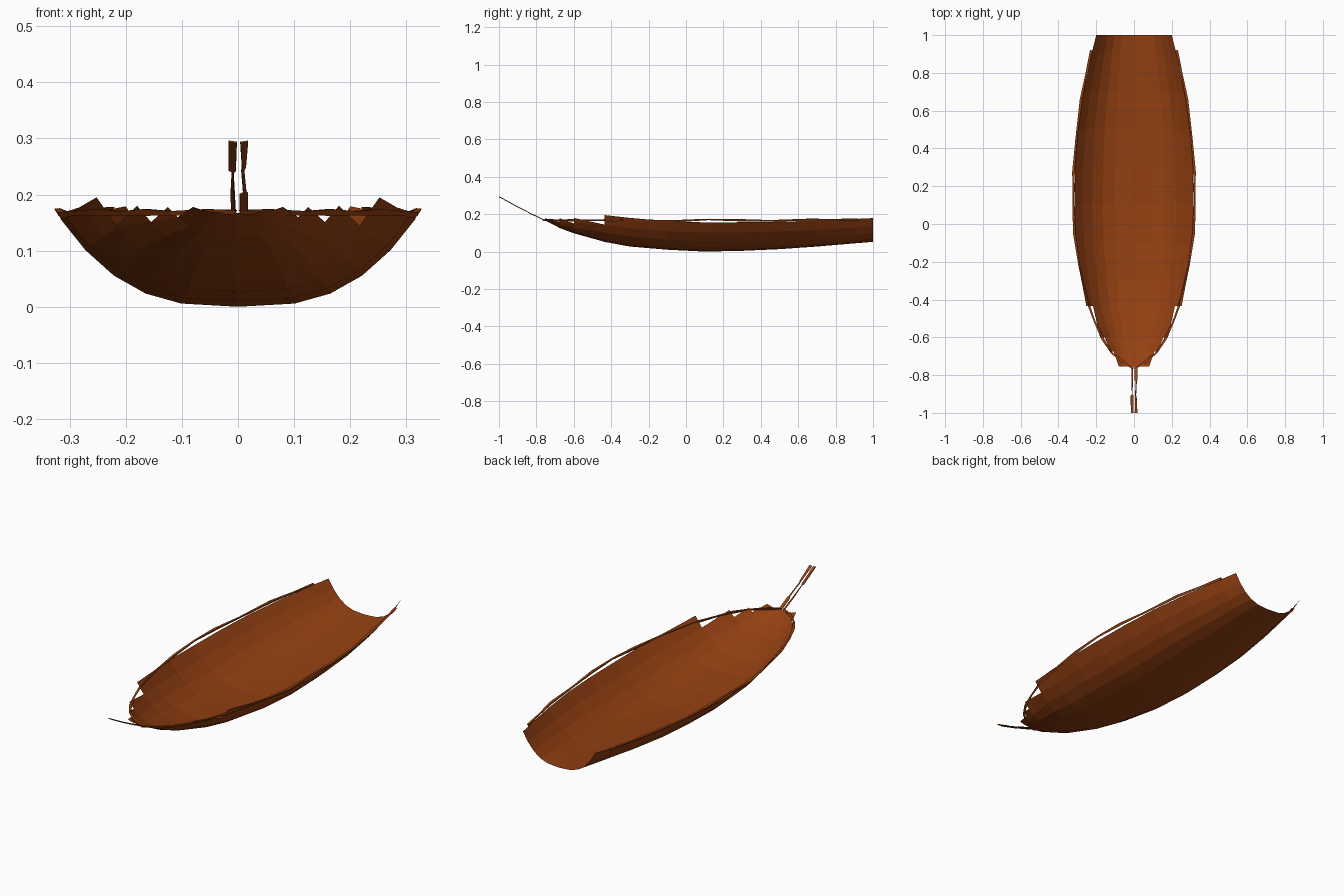
import bpy
import math
from mathutils import Vector

wood = bpy.data.materials.new("reddish brown wood")
wood.diffuse_color = (0.30, 0.052, 0.006, 1)


def make(name, verts, faces):
    mesh = bpy.data.meshes.new(name)
    mesh.from_pydata(verts, [], faces)
    mesh.validate()
    mesh.materials.append(wood)
    obj = bpy.data.objects.new(name, mesh)
    bpy.context.collection.objects.link(obj)
    return obj


def mirror(obj):
    mod = obj.modifiers.new("mirror", "MIRROR")
    mod.merge_threshold = 0.0005
    return obj


# Hull: open shell lofted through stations (y, half width, rim z, keel z)
stations = [
    (-0.755, 0.080, 0.178, 0.167),
    (-0.675, 0.125, 0.178, 0.126),
    (-0.600, 0.180, 0.180, 0.098),
    (-0.435, 0.252, 0.195, 0.052),
    (-0.300, 0.278, 0.180, 0.027),
    (-0.100, 0.308, 0.163, 0.010),
    (0.100, 0.316, 0.156, 0.000),
    (0.300, 0.312, 0.157, 0.004),
    (0.500, 0.298, 0.160, 0.013),
    (0.700, 0.268, 0.165, 0.027),
    (0.900, 0.225, 0.174, 0.044),
    (1.000, 0.200, 0.179, 0.052),
]
fractions = [0, 0.32, 0.52, 0.70, 0.86, 1]
n = len(fractions)
verts = [(w * u, y, k + (r - k) * u ** 2.9)
         for y, w, r, k in stations for u in fractions]
faces = []
for i in range(len(stations) - 1):
    for c in range(n - 1):
        a, b = i * n + c, (i + 1) * n + c
        if c == n - 2 and i < 3:
            faces.append((a, a + 1, b))          # ragged teeth at the bow rim
        else:
            faces.append((a, a + 1, b + 1, b))
mirror(make("hull", verts, faces))

# Gunwale: thin three-sided rail following the rim
path = [Vector(p) for p in [
    (0.004, -0.765, 0.170), (0.06, -0.73, 0.170), (0.12, -0.68, 0.168),
    (0.165, -0.61, 0.170), (0.207, -0.52, 0.168), (0.250, -0.40, 0.170),
    (0.290, -0.22, 0.168), (0.316, -0.05, 0.165), (0.322, 0.12, 0.173),
    (0.320, 0.28, 0.170), (0.306, 0.45, 0.166), (0.280, 0.66, 0.172),
    (0.252, 0.80, 0.172), (0.226, 0.92, 0.174)]]
verts, faces = [], []
for i, p in enumerate(path):
    t = (path[min(i + 1, len(path) - 1)] - path[max(i - 1, 0)]).normalized()
    side = t.cross(Vector((0, 0, 1))).normalized()
    radius = 0.008 if i % 2 else 0.005
    for j in range(3):
        a = 2 * math.pi * j / 3 + 0.5
        verts.append(p + side * radius * math.cos(a)
                     + Vector((0, 0, radius * math.sin(a))))
    if i:
        for j in range(3):
            k = (j + 1) % 3
            faces.append(((i - 1) * 3 + j, (i - 1) * 3 + k, i * 3 + k, i * 3 + j))
mirror(make("gunwale_rail", verts, faces))


# Bow stem: two upswept ribbons, each of plates and tapering slivers
def ribbon(name, sign, outline):
    verts = []
    for s, inner, outer in outline:
        y, z = -0.755 - 0.245 * s, 0.168 + 0.127 * s - 0.012 * s * (1 - s)
        verts += [(sign * inner, y, z - 0.002), (sign * outer, y, z)]
    faces = [(2 * i, 2 * i + 1, 2 * i + 3, 2 * i + 2)
             for i in range(len(outline) - 1)]
    obj = make(name, verts, faces)
    mod = obj.modifiers.new("thickness", "SOLIDIFY")
    mod.thickness = 0.003
    mod.offset = 0


ribbon("stem_ribbon_left", -1, [(0, 0.004, 0.012), (0.3, 0.006, 0.013),
                                (0.6, 0.008, 0.011), (0.62, 0.004, 0.017),
                                (1, 0.002, 0.017)])
ribbon("stem_ribbon_right", 1, [(0, 0.003, 0.018), (0.29, 0.003, 0.018),
                                (0.31, 0.009, 0.015), (0.62, 0.006, 0.011),
                                (0.66, 0.007, 0.014), (1, 0.004, 0.018)])
